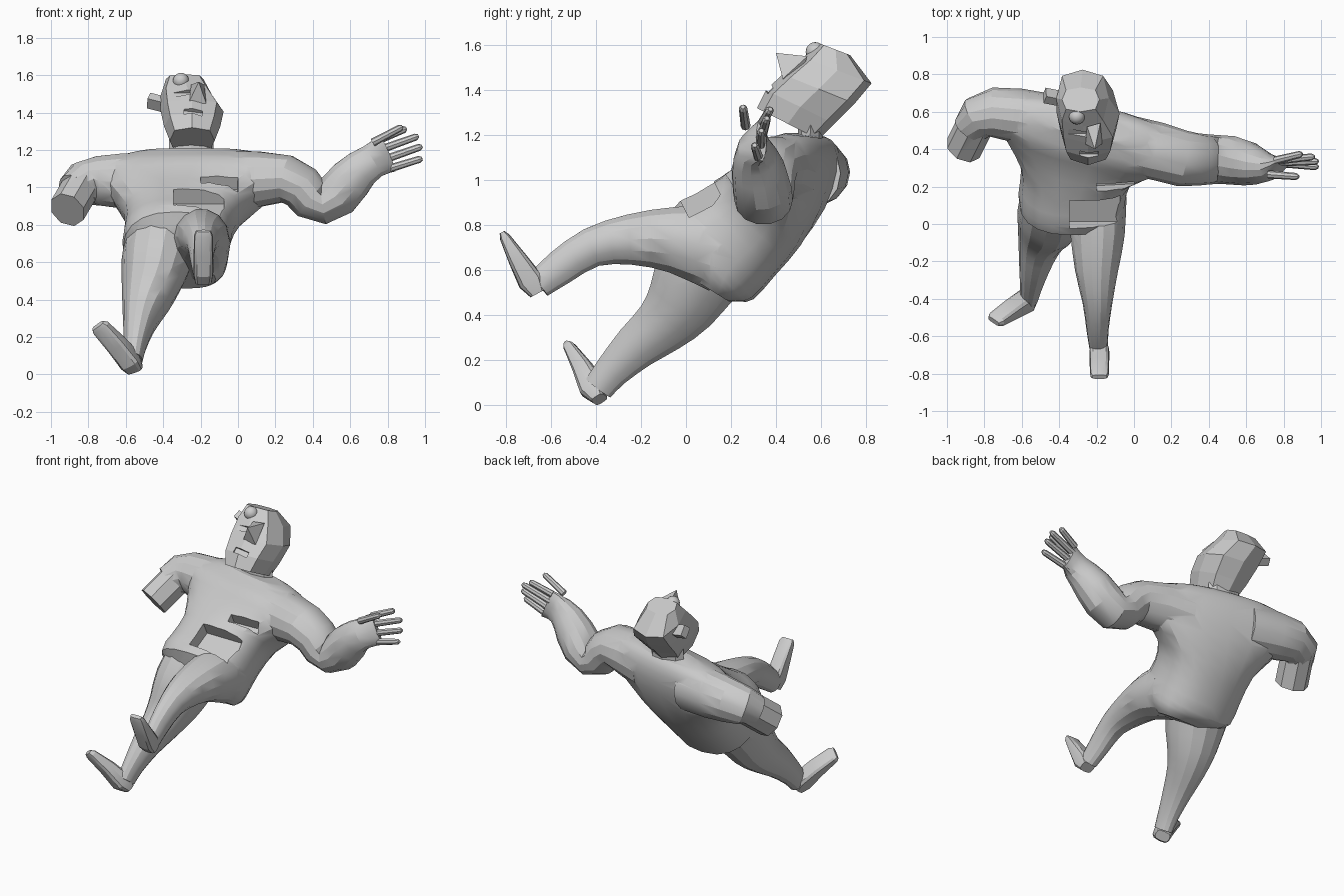
import bpy, bmesh, math
from mathutils import Vector as V, Euler

if "Cube" in bpy.data.objects:
    bpy.data.objects.remove(bpy.data.objects["Cube"])


def mesh_object(name, bm):
    bmesh.ops.recalc_face_normals(bm, faces=bm.faces)
    me = bpy.data.meshes.new(name)
    bm.to_mesh(me)
    bm.free()
    ob = bpy.data.objects.new(name, me)
    bpy.context.collection.objects.link(ob)
    return ob


def spline(rows, k):
    # Catmull-Rom interpolation of section parameters
    if k < 2:
        return rows
    out = []
    for i in range(len(rows) - 1):
        p = [rows[max(0, min(len(rows) - 1, j))] for j in (i - 1, i, i + 1, i + 2)]
        for s in range(k):
            t = s / k
            out.append(tuple(0.5 * (2 * b + (c - a) * t + (2 * a - 5 * b + 4 * c - d) * t * t
                                    + (3 * b - a - 3 * c + d) * t ** 3)
                             for a, b, c, d in zip(*p)))
    return out + [rows[-1]]


def loft(name, sections, n=12, square=1.0, phase=0.0):
    bm = bmesh.new()
    rings = []
    for c, s, d in sections:
        ring = []
        for i in range(n):
            a = 2 * math.pi * (i + phase) / n
            x, y = math.cos(a), math.sin(a)
            x = math.copysign(abs(x) ** square, x)
            y = math.copysign(abs(y) ** square, y)
            ring.append(bm.verts.new(c + s * x + d * y))
        rings.append(ring)
    for a, b in zip(rings, rings[1:]):
        for i in range(n):
            j = (i + 1) % n
            bm.faces.new((a[i], a[j], b[j], b[i]))
    bm.faces.new(rings[0][::-1])
    bm.faces.new(rings[-1])
    return mesh_object(name, bm)


def limb(name, rows, ref, n=10, k=1, square=1.0, phase=0.0):
    # rows: x, y, z, radius along ref, radius across
    rows = spline(rows, k)
    pts = [V(r[:3]) for r in rows]
    secs = []
    for i, r in enumerate(rows):
        t = (pts[min(i + 1, len(pts) - 1)] - pts[max(i - 1, 0)]).normalized()
        s = V(ref)
        s = (s - t * s.dot(t)).normalized()
        secs.append((pts[i], s * r[3], t.cross(s) * r[4]))
    return loft(name, secs, n, square, phase)


def box(name, loc, size, rot):
    bm = bmesh.new()
    bmesh.ops.create_cube(bm, size=1)
    m = Euler(rot).to_matrix()
    for v in bm.verts:
        v.co = m @ V([a * b for a, b in zip(v.co, size)]) + V(loc)
    return mesh_object(name, bm)


def hull(name, pts):
    bm = bmesh.new()
    for p in pts:
        bm.verts.new(p)
    bmesh.ops.convex_hull(bm, input=bm.verts)
    return mesh_object(name, bm)


def combine(target, others, op):
    bpy.context.view_layer.objects.active = target
    for o in others:
        m = target.modifiers.new(op, 'BOOLEAN')
        m.operation, m.solver, m.object = op, 'EXACT', o
        bpy.ops.object.modifier_apply(modifier=m.name)
        bpy.data.objects.remove(o)


# Torso: x, y, z centre, side vector, front vector
torso_rows = [
    (-.27, .11, .51, .15, 0, 0, -.08, .05),
    (-.30, .11, .57, .23, 0, 0, -.13, .11),
    (-.33, .12, .67, .285, 0, 0, -.18, .20),
    (-.32, .22, .76, .29, 0, 0, -.18, .18),
    (-.29, .33, .86, .32, -.02, 0, -.18, .15),
    (-.25, .43, .98, .45, -.08, 0, -.165, .11),
    (-.23, .49, 1.10, .51, -.11, 0, -.15, .06),
    (-.23, .52, 1.17, .40, -.09, 0, -.11, .02),
    (-.24, .53, 1.20, .25, -.05, 0, -.07, .01)]
body = loft("body", [(V(r[:3]), V(r[3:6]), V((0, r[6], r[7])))
                     for r in spline(torso_rows, 2)], 20, .85)

# Legs
leg_low = limb("low_leg", [
    (-.41, .18, .74, .19, .21), (-.44, .06, .59, .185, .20), (-.475, -.02, .45, .15, .165),
    (-.505, -.11, .35, .115, .13), (-.53, -.22, .26, .085, .105), (-.55, -.33, .15, .06, .08),
    (-.56, -.39, .075, .05, .07)], (1, 0, 0), 14, 2)
leg_high = limb("high_leg", [
    (-.20, .14, .70, .16, .20), (-.195, -.06, .735, .145, .15), (-.20, -.25, .735, .115, .115),
    (-.195, -.42, .70, .08, .09), (-.195, -.56, .61, .06, .08), (-.19, -.655, .535, .05, .065)],
    (1, 0, 0), 14, 2)

# Feet
foot_low = limb("low_foot", [
    (-.55, -.385, .025, .045, .032), (-.575, -.41, .07, .058, .06),
    (-.65, -.455, .16, .056, .045), (-.735, -.51, .25, .052, .026), (-.75, -.52, .262, .04, .015)],
    (.08, -.04, .04), 12, 1, .6)
foot_high = limb("high_foot", [
    (-.185, -.66, .495, .045, .035), (-.185, -.69, .55, .054, .058),
    (-.185, -.75, .65, .052, .042), (-.185, -.805, .745, .05, .024), (-.185, -.818, .768, .04, .012)],
    (1, 0, 0), 12, 1, .6)

# Arms: one cut short, one reaching out to an open palm
short_arm = limb("short_arm_sleeve", [
    (-.42, .54, 1.03, .15, .16), (-.62, .58, 1.035, .145, .15), (-.75, .595, 1.035, .135, .135),
    (-.83, .57, 1.02, .12, .12), (-.875, .51, .98, .095, .10)], (0, 1, 0), 14)
stump = limb("short_forearm", [
    (-.83, .57, 1.02, .10, .11), (-.912, .405, .88, .10, .11)], (1, 0, 0), 8, 1, 1, .5)
long_arm = limb("long_arm", [
    (-.05, .43, 1.03, .155, .17), (.12, .39, 1.045, .155, .15), (.26, .35, 1.045, .15, .13),
    (.34, .345, 1.0, .14, .125), (.39, .345, .94, .135, .12), (.455, .345, .91, .13, .11),
    (.53, .34, .96, .13, .125), (.60, .325, 1.04, .12, .12), (.66, .31, 1.10, .10, .105),
    (.72, .305, 1.14, .075, .095), (.765, .32, 1.165, .045, .10), (.80, .335, 1.18, .025, .105)],
    (0, 1, 0), 14)
combine(body, [leg_low, leg_high, foot_low, foot_high, short_arm, stump, long_arm], 'UNION')

# Openings in the front of the clothing
combine(body, [box("pocket_cutter", (-.21, .06, .93), (.27, .17, .13), (.47, 0, 0)),
               box("slot_cutter", (-.10, .205, 1.03), (.20, .05, .12), (.47, 0, .05))], 'DIFFERENCE')

# Fingers and thumb: base and tip, nearly parallel
fingers = [((.755, .34, 1.255), (.90, .375, 1.315)), ((.77, .34, 1.205), (.965, .36, 1.275)),
           ((.785, .33, 1.15), (.985, .335, 1.22)), ((.79, .325, 1.095), (.985, .305, 1.155)),
           ((.72, .265, 1.24), (.88, .253, 1.325))]
for i, (a, b) in enumerate(fingers):
    a, b = V(a), V(b)
    limb("thumb" if i == 4 else f"finger_{i + 1}", [
        (*a, .022, .022), (*a.lerp(b, .92), .019, .019), (*b, .010, .010)], (0, 1, 0), 8)

# Head, tilted back: centre x, half width, front y z, back y z
head_rows = [(-.245, .12, .315, 1.32, .59, 1.18), (-.245, .15, .355, 1.40, .66, 1.25),
             (-.245, .168, .43, 1.47, .75, 1.34), (-.275, .14, .52, 1.545, .825, 1.43),
             (-.285, .10, .60, 1.605, .73, 1.555)]
secs = []
for x, w, fy, fz, by, bz in head_rows:
    f, b = V((x, fy, fz)), V((x, by, bz))
    secs.append(((f + b) / 2, V((w, 0, 0)), (f - b) / 2))
head = loft("head", secs, 8, .7)
combine(head, [box("mouth_cutter", (-.24, .372, 1.405), (.10, .035, .04), (.80, .12, 0)),
               box("eye_cutter", (-.30, .475, 1.515), (.12, .035, .06), (.75, 0, 0))], 'DIFFERENCE')
limb("neck", [(-.25, .55, 1.14, .12, .055), (-.25, .555, 1.28, .12, .055)], (1, 0, 0), 8)
hull("nose", [(-.21, .40, 1.565), (-.25, .52, 1.55), (-.18, .54, 1.55),
              (-.265, .43, 1.45), (-.17, .43, 1.45), (-.215, .50, 1.43)])
box("ear", (-.44, .68, 1.455), (.08, .05, .07), (.7, .25, -.2))
bm = bmesh.new()
bmesh.ops.create_uvsphere(bm, u_segments=16, v_segments=10, radius=.043)
bmesh.ops.translate(bm, verts=bm.verts, vec=(-.305, .575, 1.57))
mesh_object("forehead_ball", bm)

# Soft shading on the rounded parts only
for ob in bpy.data.objects:
    if ob.name.startswith(("body", "finger", "thumb", "forehead")):
        bpy.ops.object.select_all(action='DESELECT')
        ob.select_set(True)
        bpy.context.view_layer.objects.active = ob
        bpy.ops.object.shade_smooth_by_angle(angle=math.radians(25))
